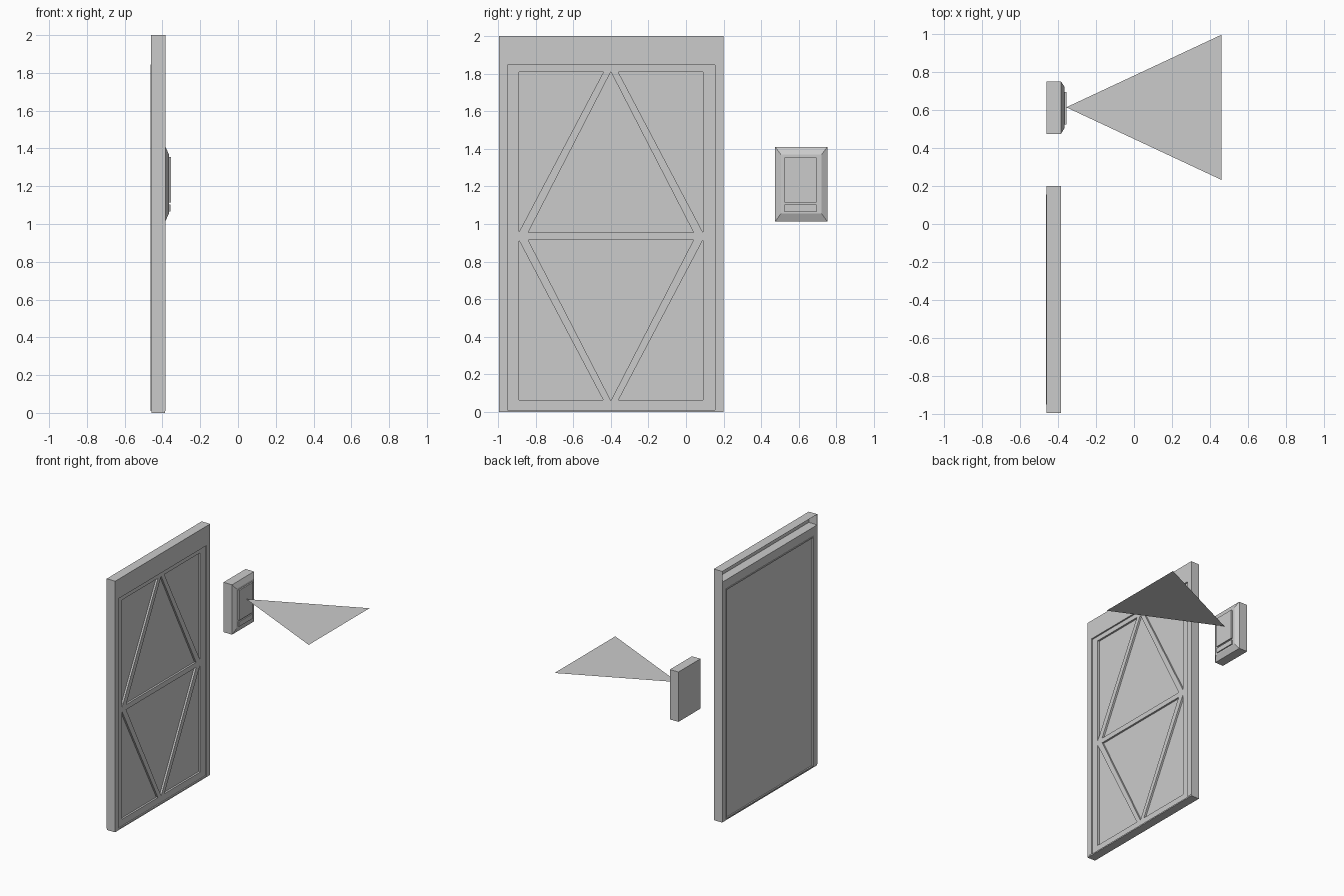
import bpy, bmesh

if "Cube" in bpy.data.objects:
    bpy.data.objects.remove(bpy.data.objects["Cube"])


def finish(name, bm):
    bmesh.ops.recalc_face_normals(bm, faces=bm.faces)
    me = bpy.data.meshes.new(name)
    bm.to_mesh(me)
    bm.free()
    ob = bpy.data.objects.new(name, me)
    bpy.context.collection.objects.link(ob)
    return ob


def prisms(name, profiles, x0, x1):
    """Extrude (y, z) outlines along x into closed prisms."""
    bm = bmesh.new()
    for pts in profiles:
        face = bm.faces.new([bm.verts.new((x0, y, z)) for y, z in pts])
        new = bmesh.ops.extrude_face_region(bm, geom=[face])["geom"]
        verts = [g for g in new if isinstance(g, bmesh.types.BMVert)]
        bmesh.ops.translate(bm, verts=verts, vec=(x1 - x0, 0, 0))
    return finish(name, bm)


def rect(y0, y1, z0, z1):
    return [(y0, z0), (y1, z0), (y1, z1), (y0, z1)]


def box(name, x0, x1, y0, y1, z0, z1):
    return prisms(name, [rect(y0, y1, z0, z1)], x0, x1)


def cut(target, cutter):
    mod = target.modifiers.new("cut", "BOOLEAN")
    mod.operation = "DIFFERENCE"
    mod.solver = "EXACT"
    mod.object = cutter
    cutter.hide_render = True
    cutter.hide_set(True)


BACK, FRONT = -0.46, -0.385

# Door frame: an arch outline with a header channel open at the back
frame = prisms("door_frame", [[(-0.995, 0.01), (-0.95, 0.01), (-0.95, 1.845), (0.155, 1.845),
                               (0.155, 0.01), (0.20, 0.01), (0.20, 2.0), (-0.995, 2.0)]], BACK, FRONT)
cut(frame, box("header_channel_cutter", -0.5, FRONT - 0.001, -0.994, 0.199, 1.915, 1.999))

# Threshold
box("threshold", BACK + 0.002, FRONT - 0.002, -0.995, 0.20, 0.0, 0.01)

# Door slab with a shallow sunken back and six triangular sunken panels
door = box("door_slab", -0.464, -0.397, -0.95, 0.155, 0.01, 1.845)
cut(door, box("back_recess_cutter", -0.5, -0.454, -0.94, 0.145, 0.02, 1.835))
MID_Y, MID_Z = -0.40, 0.935
panels = []
for s in (1, -1):
    panels.append([(MID_Y + y, MID_Z + s * z) for y, z in ((-0.44, 0.02), (0.44, 0.02), (0, 0.875))])
    for t in (1, -1):
        panels.append([(MID_Y + t * y, MID_Z + s * z)
                       for y, z in ((0.49, 0.02), (0.49, 0.873), (0.04, 0.873))])
cut(door, prisms("panel_cutter", panels, -0.412, -0.37))

# Wall panel: box body with a chamfered front
bm = bmesh.new()
loops = []
for x, r in ((BACK, (0.475, 0.752, 1.013, 1.41)), (FRONT, (0.475, 0.752, 1.013, 1.41)),
             (-0.366, (0.505, 0.722, 1.055, 1.37))):
    loops.append([bm.verts.new((x, y, z)) for y, z in rect(*r)])
for a, b in zip(loops, loops[1:]):
    for i in range(4):
        j = (i + 1) % 4
        bm.faces.new((a[i], a[j], b[j], b[i]))
bm.faces.new(loops[0])
bm.faces.new(loops[-1])
finish("wall_panel_body", bm)

# Screen and button bar
box("wall_panel_screen", -0.367, -0.355, 0.525, 0.695, 1.115, 1.355)
box("wall_panel_button", -0.367, -0.357, 0.525, 0.695, 1.065, 1.103)

# Flat projected beam
bm = bmesh.new()
bm.faces.new([bm.verts.new(v) for v in ((-0.357, 0.615, 1.25), (0.46, 0.233, 1.25), (0.46, 0.997, 1.25))])
finish("projected_beam", bm)
